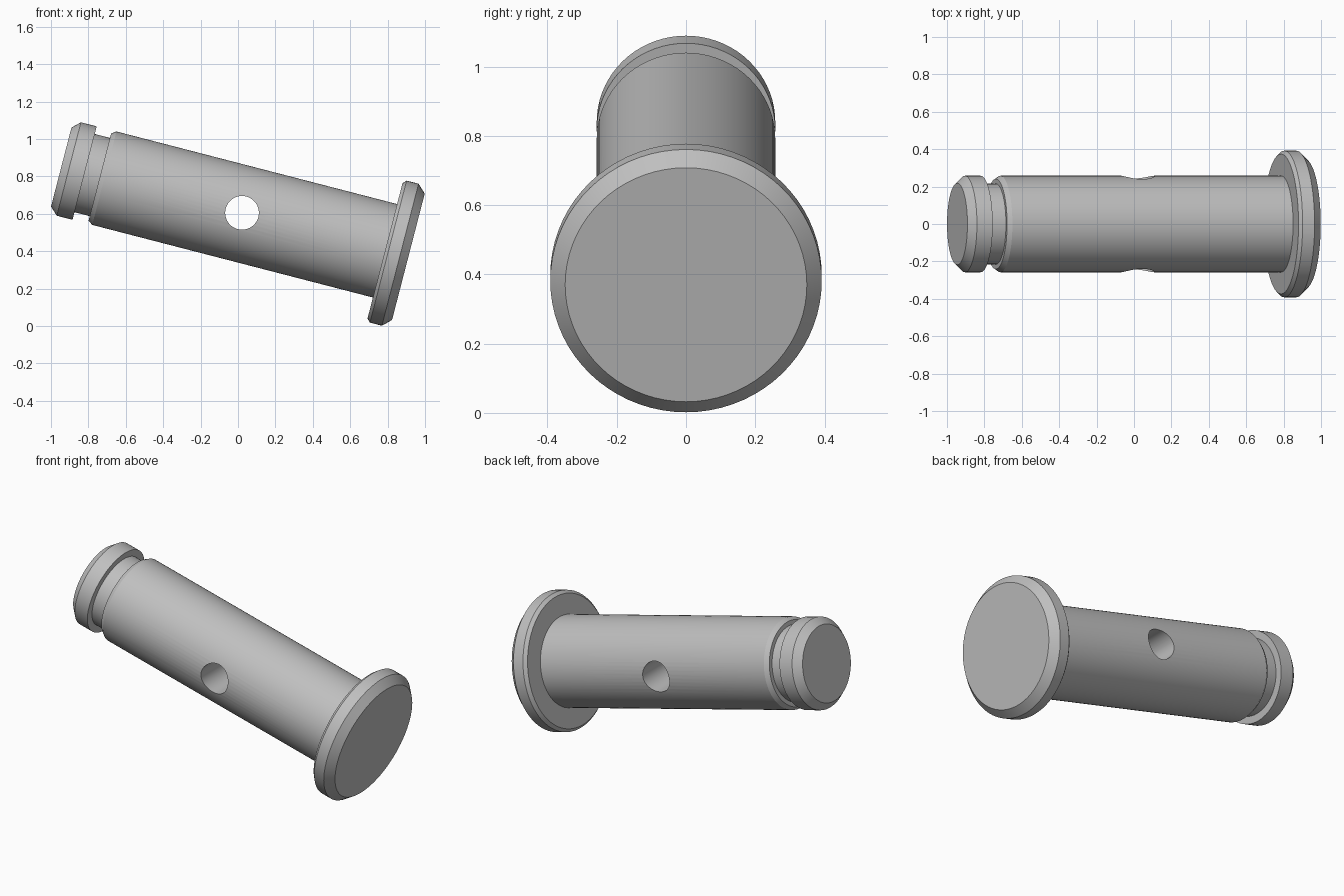
import bpy, bmesh, math
from mathutils import Matrix

default = bpy.data.objects.get("Cube")
if default:
    bpy.data.objects.remove(default, do_unlink=True)

TILT = math.radians(14.5)
END = (-0.945, 0, 0.85)   # centre of the raised end face
SEGMENTS = 72

steel = bpy.data.materials.new("plain grey steel")
steel.use_nodes = True
GREY = (0.52, 0.52, 0.52, 1)
steel.diffuse_color = GREY
steel.node_tree.nodes["Principled BSDF"].inputs["Base Color"].default_value = GREY


def lathe(name, profile):
    """Turn (distance along x, radius) points into a closed solid."""
    bm = bmesh.new()
    verts = [bm.verts.new((t, 0, r)) for t, r in profile]
    edges = [bm.edges.new(pair) for pair in zip(verts, verts[1:])]
    bmesh.ops.spin(bm, geom=verts + edges, cent=(0, 0, 0), axis=(1, 0, 0),
                   angle=math.tau, steps=SEGMENTS, use_merge=False)
    bmesh.ops.remove_doubles(bm, verts=bm.verts[:], dist=0.0005)
    bmesh.ops.holes_fill(bm, edges=[e for e in bm.edges if e.is_boundary], sides=0)
    bmesh.ops.recalc_face_normals(bm, faces=bm.faces[:])
    mesh = bpy.data.meshes.new(name)
    bm.to_mesh(mesh)
    bm.free()
    mesh.materials.append(steel)
    obj = bpy.data.objects.new(name, mesh)
    bpy.context.collection.objects.link(obj)
    return obj


# Pin turned in one piece: chamfered tip, retaining groove, shaft, head
pin = lathe("clevis_pin", [
    (0, 0.218), (0.042, 0.258), (0.129, 0.258),            # tip
    (0.129, 0.216), (0.213, 0.216),                        # groove
    (0.213, 0.241), (0.238, 0.258), (1.788, 0.258),        # shaft
    (1.788, 0.374), (1.806, 0.392), (1.872, 0.392), (1.917, 0.349),  # head
])

# Cross hole through the shaft
cutter = lathe("hole_cutter", [(-0.5, 0.09), (0.5, 0.09)])
cutter.data.transform(Matrix.Translation((0.997, 0, 0.005)) @ Matrix.Rotation(math.pi / 2, 4, 'Z'))
cutter.hide_render = True
cut = pin.modifiers.new("cross_hole", 'BOOLEAN')
cut.operation = 'DIFFERENCE'
cut.solver = 'EXACT'
cut.object = cutter

bpy.ops.object.select_all(action='DESELECT')
bpy.context.view_layer.objects.active = pin
pin.select_set(True)
bpy.ops.object.modifier_apply(modifier=cut.name)
bpy.data.objects.remove(cutter, do_unlink=True)
bpy.ops.object.shade_smooth_by_angle(angle=math.radians(25))

# Lean the pin with its head down on the ground
pin.data.transform(Matrix.Translation(END) @ Matrix.Rotation(TILT, 4, 'Y'))
